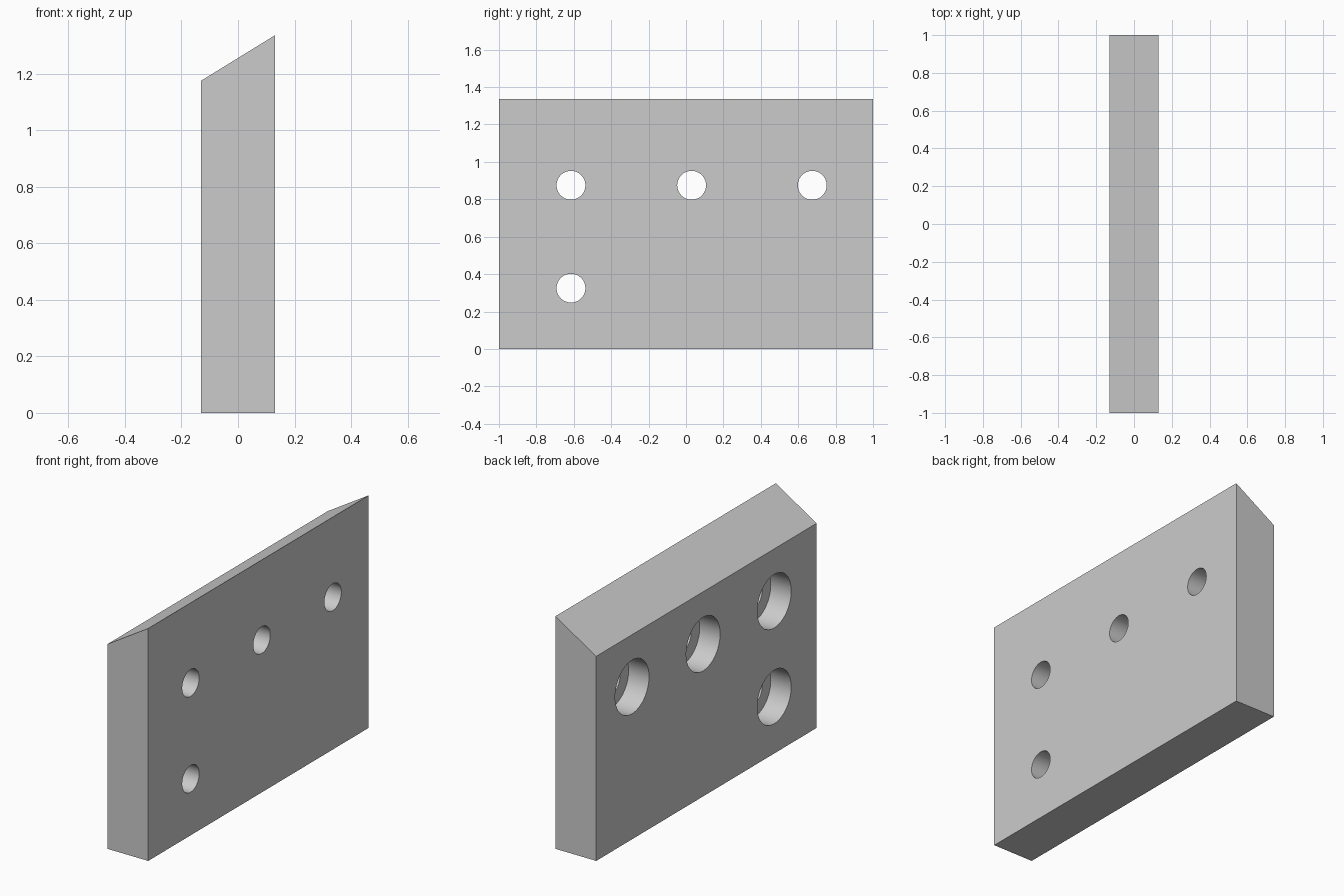
import bpy
import bmesh
from math import pi, radians

cube = bpy.data.objects.get("Cube")
if cube:
    bpy.data.objects.remove(cube, do_unlink=True)

HALF = 0.13            # half thickness of the plate
LOW, HIGH = 1.175, 1.335
BORE_DEPTH = 0.13
HOLE_R, BORE_R = 0.077, 0.154
HOLES = [(-0.615, 0.875), (0.03, 0.875), (0.675, 0.875), (-0.615, 0.325)]

grey = bpy.data.materials.new("plain grey")
grey.use_nodes = True
colour = (0.6, 0.6, 0.6, 1)
grey.diffuse_color = colour
grey.node_tree.nodes["Principled BSDF"].inputs["Base Color"].default_value = colour

# Plate: bevel-topped profile extruded along y
bm = bmesh.new()
profile = [(-HALF, 0), (HALF, 0), (HALF, HIGH), (-HALF, LOW)]
face = bm.faces.new([bm.verts.new((x, -1, z)) for x, z in profile])
extruded = bmesh.ops.extrude_face_region(bm, geom=[face])["geom"]
bmesh.ops.translate(bm, vec=(0, 2, 0),
                    verts=[v for v in extruded if isinstance(v, bmesh.types.BMVert)])
bmesh.ops.recalc_face_normals(bm, faces=bm.faces)
mesh = bpy.data.meshes.new("mounting_plate")
bm.to_mesh(mesh)
bm.free()
mesh.materials.append(grey)
plate = bpy.data.objects.new("mounting_plate", mesh)
bpy.context.collection.objects.link(plate)


def drill(y, z, radius, x0, x1):
    """Cut a round hole along x from x0 to x1."""
    bpy.ops.mesh.primitive_cylinder_add(
        vertices=64, radius=radius, depth=x1 - x0,
        location=((x0 + x1) / 2, y, z), rotation=(0, pi / 2, 0))
    cutter = bpy.context.object
    cutter.name = "hole_cutter"
    cutter.hide_render = True
    cutter.data.materials.append(grey)
    mod = plate.modifiers.new("hole", 'BOOLEAN')
    mod.operation = 'DIFFERENCE'
    mod.solver = 'EXACT'
    mod.object = cutter
    bpy.context.view_layer.objects.active = plate
    bpy.ops.object.modifier_apply(modifier=mod.name)
    bpy.data.objects.remove(cutter, do_unlink=True)


# Counterbored screw holes: wide on the -x side, narrow on the +x side
for y, z in HOLES:
    drill(y, z, BORE_R, -HALF - 0.1, -HALF + BORE_DEPTH)
    drill(y, z, HOLE_R, -HALF - 0.1, HALF + 0.1)

bpy.ops.object.select_all(action='DESELECT')
plate.select_set(True)
bpy.context.view_layer.objects.active = plate
bpy.ops.object.shade_smooth_by_angle(angle=radians(30))
